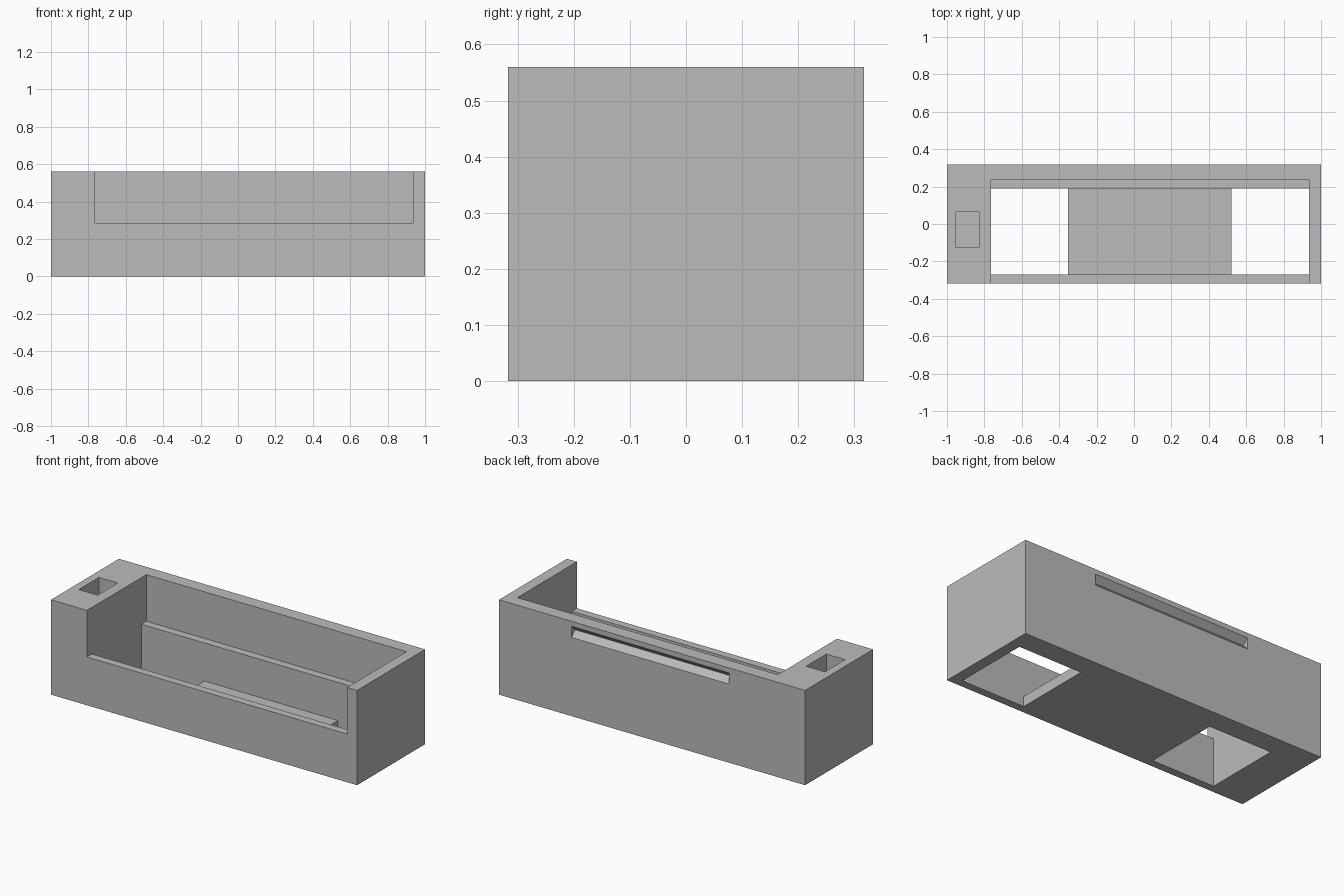
import bpy
import bmesh

if "Cube" in bpy.data.objects:
    bpy.data.objects.remove(bpy.data.objects["Cube"], do_unlink=True)

# Main sizes
HALF_X, HALF_Y, TOP = 1.0, 0.317, 0.56
LEFT, RIGHT = -0.765, 0.935      # ends of the open bay
FRONT, BACK = -0.27, 0.19        # inner faces of the lower bay
LEDGE, FLOOR = 0.285, 0.06

gray = bpy.data.materials.new("matte_gray")
gray.use_nodes = True
color = (0.5, 0.5, 0.5, 1.0)
gray.diffuse_color = color
gray.node_tree.nodes["Principled BSDF"].inputs["Base Color"].default_value = color


def prism(name, profile, x0, x1):
    """Extrude a (y, z) profile along x."""
    bm = bmesh.new()
    face = bm.faces.new([bm.verts.new((x0, y, z)) for y, z in profile])
    moved = bmesh.ops.extrude_face_region(bm, geom=[face])["geom"]
    verts = [g for g in moved if isinstance(g, bmesh.types.BMVert)]
    bmesh.ops.translate(bm, verts=verts, vec=(x1 - x0, 0, 0))
    bmesh.ops.recalc_face_normals(bm, faces=bm.faces)
    mesh = bpy.data.meshes.new(name)
    bm.to_mesh(mesh)
    bm.free()
    mesh.materials.append(gray)
    obj = bpy.data.objects.new(name, mesh)
    bpy.context.collection.objects.link(obj)
    return obj


def rect(y0, y1, z0, z1):
    return [(y0, z0), (y1, z0), (y1, z1), (y0, z1)]


body = prism("holder_body", rect(-HALF_Y, HALF_Y, 0, TOP), -HALF_X, HALF_X)

# Stepped bay, open at the top and at the upper front
bay = [(FRONT, FLOOR), (BACK, FLOOR), (BACK, LEDGE), (0.237, LEDGE),
       (0.237, 0.7), (-0.4, 0.7), (-0.4, LEDGE), (FRONT, LEDGE)]
# V-shaped finger groove on the back
groove = [(0.337, 0.4445), (0.337, 0.5505), (0.284, 0.4975)]

cutters = [
    prism("bay_cutter", bay, LEFT, RIGHT),
    prism("floor_hole_cutter_a", rect(FRONT, BACK, -0.1, 0.15), LEFT, -0.353),
    prism("floor_hole_cutter_b", rect(FRONT, BACK, -0.1, 0.15), 0.52, RIGHT),
    prism("pocket_cutter", rect(-0.125, 0.063, 0.28, 0.7), -0.952, -0.829),
    prism("groove_cutter", groove, -0.502, 0.526),
]
for cutter in cutters:
    cutter.hide_render = True
    mod = body.modifiers.new(cutter.name, "BOOLEAN")
    mod.operation = "DIFFERENCE"
    mod.solver = "EXACT"
    mod.object = cutter

# Bake the cuts and drop the cutters
bpy.context.view_layer.update()
graph = bpy.context.evaluated_depsgraph_get()
result = bpy.data.meshes.new_from_object(body.evaluated_get(graph))
body.modifiers.clear()
body.data = result
result.name = "holder_body"
for cutter in cutters:
    bpy.data.objects.remove(cutter, do_unlink=True)
